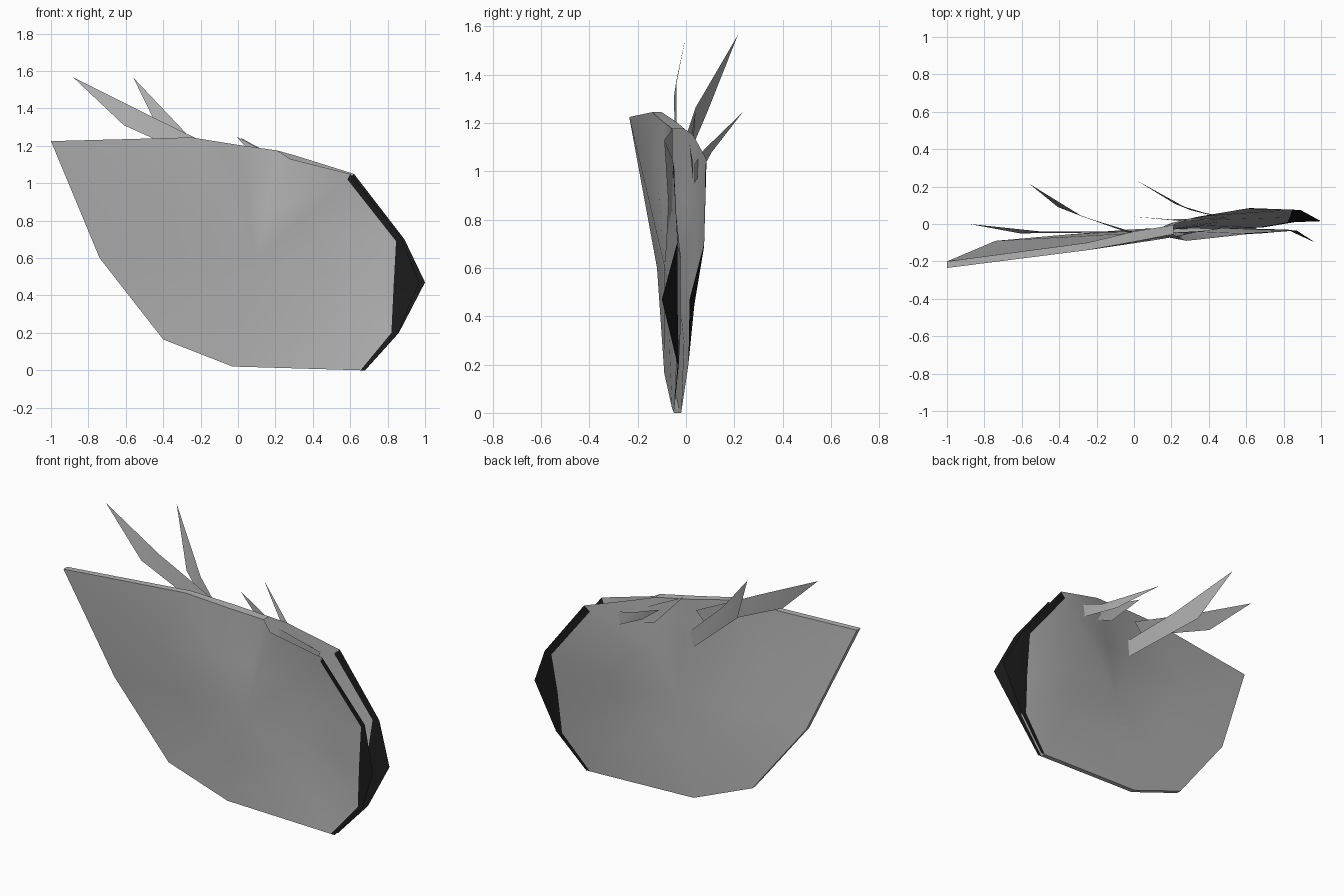
import bpy
import bmesh
import math
from mathutils import Vector

default_cube = bpy.data.objects.get("Cube")
if default_cube:
    bpy.data.objects.remove(default_cube, do_unlink=True)


def make_material(name, level):
    material = bpy.data.materials.new(name)
    material.use_nodes = True
    colour = (level, level, level, 1)
    material.diffuse_color = colour
    shader = next(n for n in material.node_tree.nodes if n.type == 'BSDF_PRINCIPLED')
    shader.inputs["Base Color"].default_value = colour
    return material


GREY = make_material("soft grey", 0.45)
DARK = make_material("dark edge", 0.011)


def finish_object(name, mesh_builder, materials, smooth_angle):
    """Turn a bmesh into a shaded scene object."""
    bmesh.ops.recalc_face_normals(mesh_builder, faces=mesh_builder.faces[:])
    mesh = bpy.data.meshes.new(name)
    mesh_builder.to_mesh(mesh)
    mesh_builder.free()
    for material in materials:
        mesh.materials.append(material)
    part = bpy.data.objects.new(name, mesh)
    bpy.context.collection.objects.link(part)
    bpy.ops.object.select_all(action='DESELECT')
    part.select_set(True)
    bpy.context.view_layer.objects.active = part
    bpy.ops.object.shade_smooth_by_angle(angle=math.radians(smooth_angle))
    return part


# Closed rim from the top of the opening, round the point, to the bottom:
# x, z, front depth, back depth
closed_rim = [
    (.21, 1.175, -.055, -.005), (0, 1.205, -.095, -.04), (-.25, 1.245, -.14, -.1),
    (-1, 1.225, -.235, -.2), (-.74, .6, -.12, -.09), (-.4, .165, -.09, -.06),
    (-.03, .02, -.058, -.03), (.655, 0, -.05, -.02),
]
# Open mouth from bottom to top, where the grey ends, in the same order
open_rim = [
    (.82, .2, -.03, .01), (.832, .45, -.035, .035), (.845, .69, -.035, .075),
    (.585, 1.02, -.05, .08),
]
# Outer edges of the dark lips, bottom to top: x, y, z
front_lip = [(.68, -.05, 0), (.855, -.035, .2), (.97, -.1, .47),
             (.87, -.035, .71), (.6, -.055, 1.05)]
back_lip = [(.68, -.02, 0), (.86, .01, .2), (1, .015, .47),
            (.89, .075, .7), (.62, .085, 1.05)]


def add_sheet(mesh_builder, depth, shoulder, centre, swell, lip):
    """Add one wide sheet with its dark lip; return its rim vertices."""
    points = [Vector((p[0], p[depth], p[1])) for p in closed_rim + open_rim]
    points.append(Vector(shoulder))
    middle = Vector(centre)
    outer = [mesh_builder.verts.new(p) for p in points]
    inner = [mesh_builder.verts.new(p.lerp(middle, 0.5)) for p in points]
    # The half near the mouth swells towards the back
    for vert in inner:
        vert.co.y += swell * max(0, vert.co.x)
    hub = mesh_builder.verts.new(middle)
    count = len(points)
    for i in range(count):
        j = (i + 1) % count
        mesh_builder.faces.new((outer[i], outer[j], inner[j], inner[i]))
        mesh_builder.faces.new((inner[i], inner[j], hub))
    first = len(closed_rim) - 1
    grey_edge = outer[first:first + len(lip)]
    lip_edge = [mesh_builder.verts.new(p) for p in lip]
    for i in range(len(lip) - 1):
        face = mesh_builder.faces.new(
            (grey_edge[i], grey_edge[i + 1], lip_edge[i + 1], lip_edge[i]))
        face.material_index = 1
    # Close the lip's upper corner against the shoulder
    mesh_builder.faces.new((grey_edge[-1], outer[-1], lip_edge[-1]))
    return outer[:len(closed_rim)]


# Body: two sheets joined along the closed rim
body = bmesh.new()
front = add_sheet(body, 2, (.28, -.09, 1.13), (.1, -.088, .6), .085, front_lip)
back = add_sheet(body, 3, (.3, .03, 1.15), (.1, -.043, .6), .06, back_lip)
for i in range(len(closed_rim) - 1):
    body.faces.new((front[i], front[i + 1], back[i + 1], back[i]))
finish_object("split_shell_body", body, [GREY, DARK], 40)


# Spikes: a flat strip that bends once and narrows to a tip
def add_spike(name, tip, upper_mid, lower_mid, upper_base, lower_base):
    spike = bmesh.new()
    verts = [spike.verts.new(p)
             for p in (tip, upper_mid, lower_mid, upper_base, lower_base)]
    spike.faces.new((verts[0], verts[1], verts[2]))
    spike.faces.new((verts[1], verts[3], verts[4], verts[2]))
    finish_object(name, spike, [GREY], 40)


add_spike("long_outer_spike", (-.88, 0, 1.565),
          (-.5, -.04, 1.375), (-.61, -.05, 1.31),
          (-.04, -.04, 1.15), (-.1, -.045, 1.08))
add_spike("long_inner_spike", (-.56, .215, 1.565),
          (-.276, .04, 1.265), (-.406, .09, 1.25),
          (.026, -.053, .99), (-.013, -.053, .915))
add_spike("short_rear_spike", (.01, .235, 1.245),
          (.3, .075, 1.09), (.22, .107, 1.08),
          (.5, .035, 1.03), (.46, .035, .95))
add_spike("short_near_spike", (-.01, .04, 1.25),
          (.26, .015, 1.11), (.19, .025, 1.04),
          (.53, .03, 1.03), (.49, .03, .95))
